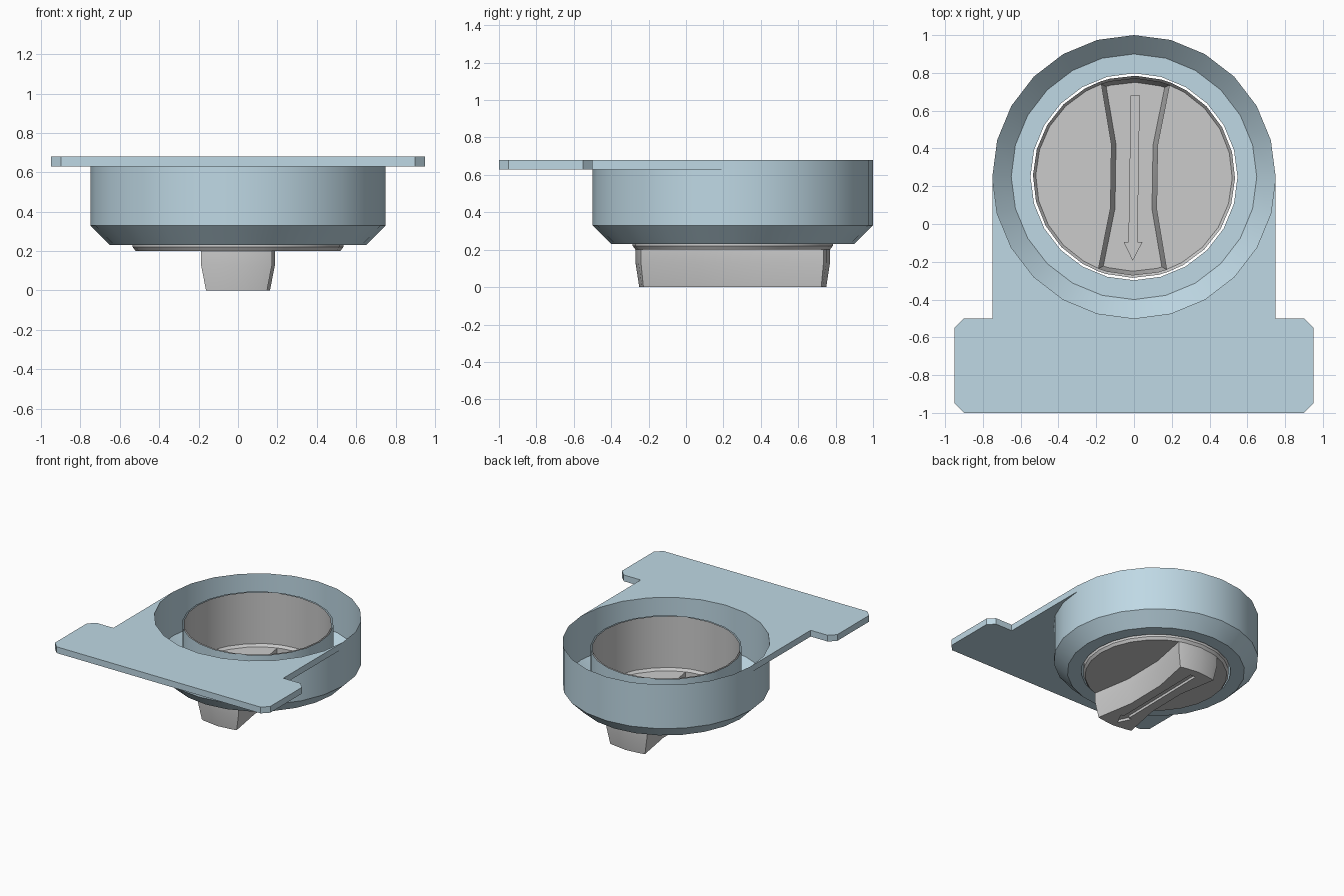
import bpy, bmesh
from math import sin, cos, asin, radians, pi, sqrt
from mathutils import Matrix

if "Cube" in bpy.data.objects:
    bpy.data.objects.remove(bpy.data.objects["Cube"])

CY = 0.25  # y of the round housing's axis

blue = bpy.data.materials.new("pale_blue")
blue.diffuse_color = (0.52, 0.69, 0.78, 1)
blue.use_nodes = True
blue.node_tree.nodes["Principled BSDF"].inputs["Base Color"].default_value = blue.diffuse_color


def finish(bm, name, mat=None):
    bmesh.ops.recalc_face_normals(bm, faces=bm.faces)
    me = bpy.data.meshes.new(name)
    bm.to_mesh(me)
    bm.free()
    ob = bpy.data.objects.new(name, me)
    bpy.context.collection.objects.link(ob)
    if mat:
        me.materials.append(mat)
    bpy.ops.object.select_all(action='DESELECT')
    ob.select_set(True)
    bpy.context.view_layer.objects.active = ob
    bpy.ops.object.shade_smooth_by_angle(angle=radians(30))
    return ob


def loop(bm, pts, z):
    return [bm.verts.new((x, y, z)) for x, y in pts]


def bridge(bm, a, b):
    n = len(a)
    for i in range(n):
        j = (i + 1) % n
        bm.faces.new((a[i], a[j], b[j], b[i]))


def circle(r, angles, cy=0.0):
    return [(r * cos(a), cy + r * sin(a)) for a in angles]


STEPS = [i * pi / 12 for i in range(24)]

# Housing: open thin shell with bevelled underside and inner collar
bm = bmesh.new()
profile = [(0.75, 0.68), (0.75, 0.33), (0.65, 0.23), (0.548, 0.23), (0.548, 0.63)]
rings = [loop(bm, circle(r, STEPS, CY), z) for r, z in profile]
for a, b in zip(rings, rings[1:]):
    bridge(bm, a, b)
finish(bm, "housing_ring", blue)

# Mounting plate: T-shaped flange wrapped around the housing
bm = bmesh.new()
side = [(0.9, -1), (0.95, -0.95), (0.95, -0.55), (0.9, -0.5), (0.75, -0.5), (0.75, CY)]
arc = circle(0.75, [-i * pi / 12 for i in range(1, 12)], CY)
outline = side + arc + [(-x, y) for x, y in reversed(side)]
top, low = loop(bm, outline, 0.68), loop(bm, outline, 0.63)
bm.faces.new(top)
bm.faces.new(low)
n, first, last = len(outline), len(side) - 1, len(side) + len(arc)
for i in range(n):
    if not first <= i < last:  # the arc is closed by the housing wall
        j = (i + 1) % n
        bm.faces.new((top[i], top[j], low[j], low[i]))
finish(bm, "mounting_plate", blue)

# Knob: open cup whose floor sinks into a waisted hollow grip
bm = bmesh.new()
R, HALF = 0.52, 0.18
c = asin(HALF / R)
corners = [pi / 2 - c, pi / 2 + c, 3 * pi / 2 - c, 3 * pi / 2 + c]
angles = sorted(STEPS + corners)
rings = [loop(bm, circle(r, angles), z)
         for r, z in ((0.535, 0.63), (0.535, 0.22), (R, 0.2))]
for a, b in zip(rings, rings[1:]):
    bridge(bm, a, b)
floor = rings[-1]
k = [angles.index(a) for a in corners]


def waist_pair(w, s, z):
    return loop(bm, [(s * w, s * -0.17), (s * w, s * 0.17)], z)


def grip_loop(r, half, waist, z):
    cc = asin(half / r)
    offs = [-cc, -pi / 12, 0, pi / 12, cc]
    pts = circle(r, [pi / 2 + o for o in offs])
    pts += [(-waist, 0.17), (-waist, -0.17)]
    pts += [(-x, -y) for x, y in pts]
    return loop(bm, pts, z)


# floor halves either side of the grip, sharing the rim vertices
right, left = waist_pair(0.122, 1, 0.2), waist_pair(0.122, -1, 0.2)
bm.faces.new(floor[k[3]:] + floor[:k[0] + 1] + right[::-1])
bm.faces.new(floor[k[1]:k[2] + 1] + left[::-1])
g0 = floor[k[0]:k[1] + 1] + [left[0], left[1]] + floor[k[2]:k[3] + 1] + [right[0], right[1]]
g1 = grip_loop(R, HALF, 0.122, 0.13)
g2 = grip_loop(0.50, 0.155, 0.098, 0.0)
bridge(bm, g0, g1)
bridge(bm, g1, g2)

# pointer arrow recessed in the end of the grip
arrow = [(0.024, 0.43), (0.024, -0.345), (0.05, -0.345), (0, -0.445),
         (-0.05, -0.345), (-0.024, -0.345), (-0.024, 0.43)]
a0, a1 = loop(bm, arrow, 0.0), loop(bm, arrow, 0.02)
bridge(bm, a0, a1)
bm.faces.new(a1)
rim = [bm.edges.get((l[i - 1], l[i])) for l in (g2, a0) for i in range(len(l))]
bmesh.ops.triangle_fill(bm, edges=rim, use_beauty=True, use_dissolve=False)

bm.transform(Matrix.Translation((0, CY, 0)) @ Matrix.Rotation(radians(-0.9), 4, 'Z'))
finish(bm, "rotary_knob")
